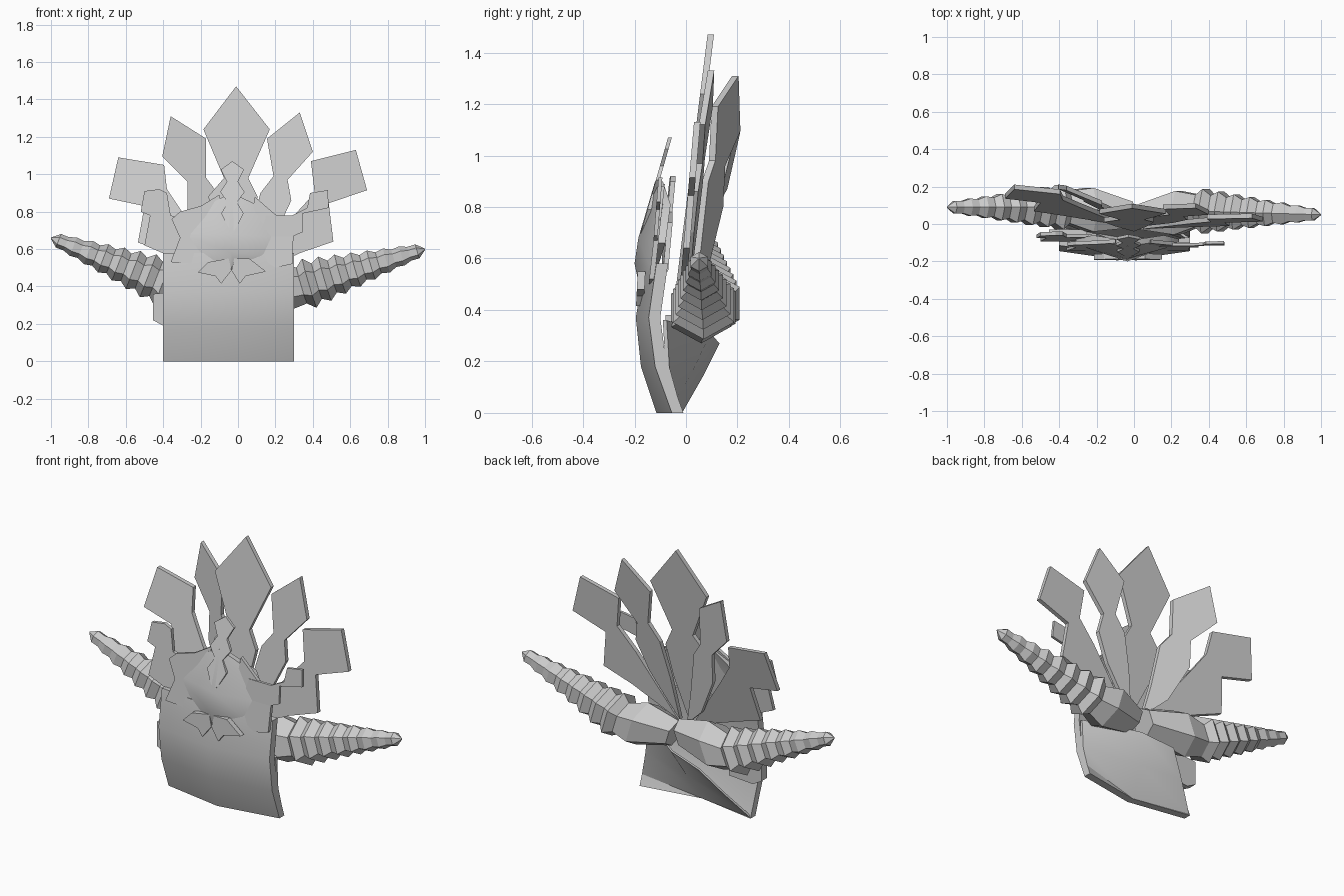
import bpy, bmesh
from math import cos, sin, pi
from mathutils import Vector

if "Cube" in bpy.data.objects:
    bpy.data.objects.remove(bpy.data.objects["Cube"])


def finish(name, bm, smooth=False):
    bmesh.ops.recalc_face_normals(bm, faces=bm.faces[:])
    me = bpy.data.meshes.new(name)
    bm.to_mesh(me)
    bm.free()
    ob = bpy.data.objects.new(name, me)
    bpy.context.collection.objects.link(ob)
    if smooth:
        bpy.ops.object.select_all(action='DESELECT')
        ob.select_set(True)
        bpy.context.view_layer.objects.active = ob
        bpy.ops.object.shade_smooth_by_angle(angle=0.7)
    return ob


def thicken(bm, depth):
    # extrude the whole front surface backwards
    res = bmesh.ops.extrude_face_region(bm, geom=bm.faces[:], use_keep_orig=True)
    moved = [g for g in res['geom'] if isinstance(g, bmesh.types.BMVert)]
    bmesh.ops.translate(bm, verts=moved, vec=(0, depth, 0))


def leaf(name, outline, plane, depth=0.025):
    # flat cut-out lying in the tilted plane y = a + b*x + c*z
    a, b, c = plane
    bm = bmesh.new()
    bm.faces.new([bm.verts.new((x, a + b * x + c * z, z)) for x, z in outline])
    thicken(bm, depth)
    return finish(name, bm)


def sheet(name, rows, depth):
    # curved plate lofted through rows of points
    bm = bmesh.new()
    grid = [[bm.verts.new(p) for p in r] for r in rows]
    for r, s in zip(grid, grid[1:]):
        for i in range(len(r) - 1):
            bm.faces.new((r[i], r[i + 1], s[i + 1], s[i]))
    thicken(bm, depth)
    return finish(name, bm, True)


def horn(name, base, knee, tip, rings=8, sides=6):
    # thick root followed by flared, stacked rings down to a point
    base, knee, tip = map(Vector, (base, knee, tip))
    stations = [(base, .08), (base.lerp(knee, .65), .135), (knee, .10)]
    for i in range(rings):
        r = .112 * (1 - i / rings) + .025
        stations.append((knee.lerp(tip, (i + .5) / rings), r))
        stations.append((knee.lerp(tip, (i + .98) / rings), r * .72))
    stations[-1] = (tip, .003)
    axis = (tip - knee).normalized()
    u = axis.cross(Vector((0, 1, 0))).normalized()
    v = axis.cross(u)
    bm = bmesh.new()
    loops = [[bm.verts.new(p + r * (u * cos(2 * pi * k / sides) + v * sin(2 * pi * k / sides)))
              for k in range(sides)] for p, r in stations]
    for a, b in zip(loops, loops[1:]):
        for k in range(sides):
            n = (k + 1) % sides
            bm.faces.new((a[k], a[n], b[n], b[k]))
    bm.faces.new(loops[0])
    bm.faces.new(loops[-1])
    return finish(name, bm)


# curved body plate: (z, y at edges, y at middle)
sheet("body_plate", [[(-.4, e, z), (-.05, m, z), (.3, e, z)] for z, e, m in
      [(0, -.055, -.115), (.18, -.12, -.175), (.37, -.145, -.195), (.58, -.115, -.16)]], .045)

# underside joining the plate's lower edge to the horn roots
sheet("back_underside", [[(-.4, -.03, .0), (-.05, -.085, .0), (.3, -.03, .0)],
      [(-.28, .05, .14), (-.02, .01, .16), (.3, -.08, .18)],
      [(-.17, .115, .27), (.03, .08, .31), (.3, -.09, .36)]], .015)

# bulging front shield
sheet("front_shield", [
    [(-.22, -.09, .81), (-.035, -.12, .90), (.16, -.09, .81)],
    [(-.31, -.11, .68), (-.035, -.185, .68), (.24, -.11, .66)],
    [(-.19, -.14, .575), (-.035, -.2, .58), (.125, -.14, .565)],
    [(-.06, -.16, .495), (-.035, -.18, .485), (-.01, -.16, .495)]], .03)

# large back leaves
leaf("centre_leaf", [(-.01, 1.47), (.17, 1.24), (.055, .98), (.105, .88), (.07, .7), (0, .48),
     (-.1, .7), (-.16, .88), (-.075, .98), (-.185, 1.24)], (-.1, 0, .125))
leaf("left_upper_leaf", [(-.36, 1.31), (-.17, 1.19), (-.17, .98), (-.11, .90), (-.07, .65), (-.03, .46),
     (-.16, .58), (-.27, .80), (-.27, .96), (-.405, 1.095)], (-.024, -.39, .048))
leaf("right_upper_leaf", [(.33, 1.33), (.40, 1.12), (.265, .97), (.285, .86), (.21, .70), (.1, .55),
     (.03, .46), (.07, .7), (.12, .90), (.19, .99), (.155, 1.19)], (-.075, -.08, .14))
leaf("left_lower_leaf", [(-.64, 1.09), (-.395, 1.05), (-.38, .92), (-.30, .80), (-.05, .45),
     (-.38, .58), (-.535, .635), (-.50, .83), (-.69, .87)], (-.122, -.067, .243))
leaf("right_lower_leaf", [(.63, 1.13), (.69, .915), (.485, .845), (.51, .64), (.335, .58), (.05, .45),
     (.3, .78), (.41, .90), (.39, 1.07)], (-.065, 0, .085))

# small front leaves beside the shield
leaf("left_side_leaf", [(-.5, .91), (-.42, .92), (-.38, .90), (-.36, .78), (-.2, .74), (-.15, .55),
     (-.36, .56), (-.5, .62), (-.47, .78), (-.52, .80)], (-.14, .03, .1), .02)
leaf("left_inner_leaf", [(-.1, .89), (-.2, .83), (-.31, .80), (-.355, .76), (-.31, .66),
     (-.36, .53), (-.2, .52), (-.05, .6)], (-.20, 0, .11), .02)
leaf("right_side_leaf", [(.385, .90), (.48, .915), (.485, .82), (.345, .79), (.345, .69), (.25, .65),
     (.1, .6), (.15, .78), (.29, .78), (.37, .82)], (-.18, 0, .08), .015)
leaf("right_inner_leaf", [(.09, .88), (.17, .81), (.23, .76), (.3, .75), (.29, .52),
     (.2, .5), (.05, .6)], (-.20, 0, .11), .02)

# pointed tabs under the shield
leaf("left_tab", [(-.215, .475), (-.12, .455), (-.09, .415), (-.035, .485), (-.05, .55), (-.16, .53)],
     (-.215, 0, .05), .03)
leaf("right_tab", [(.01, .415), (.04, .455), (.15, .48), (.06, .55), (-.02, .55), (-.035, .485)],
     (-.215, 0, .05), .03)

# wavy crest mirrored about its own centre line
half = [(.062, 1.025), (.03, .96), (.065, .905), (.025, .85), (.06, .79), (.03, .73)]
leaf("crest", [(-.03, 1.07)] + [(-.03 + d, z) for d, z in half] + [(-.03, .685)] +
     [(-.03 - d, z) for d, z in reversed(half)], (-.375, 0, .285), .015)

# ringed side horns
horn("left_horn", (-.02, .05, .41), (-.36, .09, .41), (-1, .09, .66))
horn("right_horn", (.04, .04, .39), (.34, .07, .405), (1, .05, .60))

# small block showing beyond the plate on the left
leaf("left_root_block", [(-.455, .36), (-.455, .22), (-.4, .19), (-.25, .2), (-.25, .38)],
     (-.08, 0, 0), .05)
